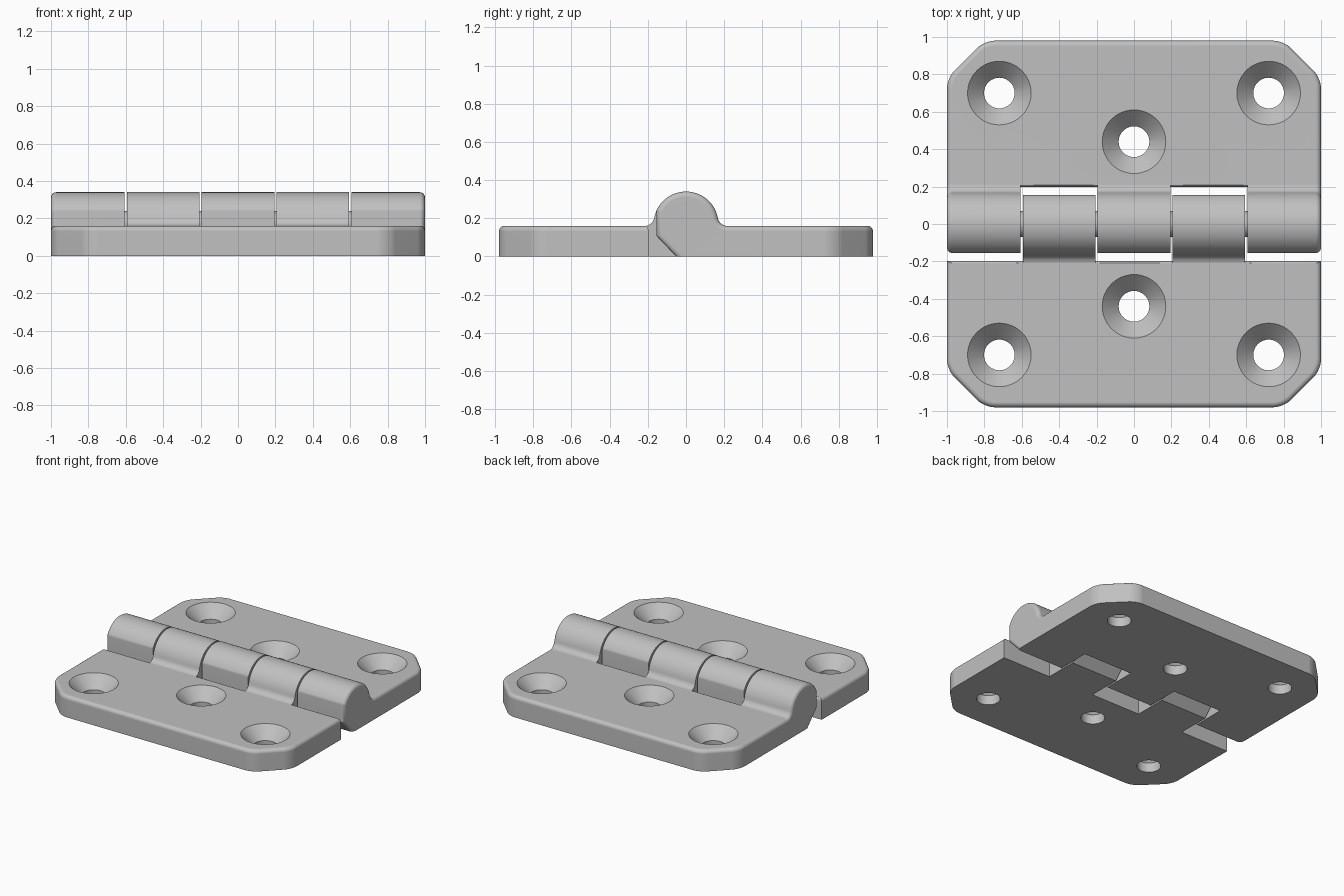
import bpy, bmesh
from math import sin, cos, pi, acos, atan2, radians
from mathutils import Matrix, Vector

cube = bpy.data.objects.get("Cube")
if cube:
    bpy.data.objects.remove(cube, do_unlink=True)

grey = bpy.data.materials.new("grey_metal")
grey.use_nodes = True
grey.diffuse_color = (0.53, 0.53, 0.53, 1)
grey.node_tree.nodes["Principled BSDF"].inputs["Base Color"].default_value = (0.53, 0.53, 0.53, 1)

T = 0.16          # plate thickness
R = 0.17          # barrel radius, also the height of its axis
DEPTH = 0.98      # outer edge of each leaf
FLAT = 0.155      # flattened far side of the barrel
FILLET = 0.05


def finish(name, bm):
    bmesh.ops.recalc_face_normals(bm, faces=bm.faces)
    mesh = bpy.data.meshes.new(name)
    bm.to_mesh(mesh)
    bm.free()
    ob = bpy.data.objects.new(name, mesh)
    bpy.context.collection.objects.link(ob)
    mesh.materials.append(grey)
    return ob


def activate(ob):
    bpy.ops.object.select_all(action='DESELECT')
    ob.select_set(True)
    bpy.context.view_layer.objects.active = ob


def prism(bm, profile, x0, x1):
    """Extrude a closed (y, z) profile along x."""
    face = bm.faces.new([bm.verts.new((x0, y, z)) for y, z in profile])
    ext = bmesh.ops.extrude_face_region(bm, geom=[face])
    moved = [v for v in ext["geom"] if isinstance(v, bmesh.types.BMVert)]
    bmesh.ops.translate(bm, verts=moved, vec=(x1 - x0, 0, 0))


def arc(cy, cz, r, a0, a1, n):
    return [(cy + r * cos(a0 + (a1 - a0) * i / n), cz + r * sin(a0 + (a1 - a0) * i / n))
            for i in range(n + 1)]


def bevel(bm, edges, offset, segments):
    bmesh.ops.bevel(bm, geom=edges, offset=offset, segments=segments, profile=0.5,
                    affect='EDGES', clamp_overlap=False)
    bm.normal_update()


def corner_edges(bm):
    return [e for e in bm.edges
            if all(v.co.y > 0.5 for v in e.verts)
            and abs(e.verts[0].co.z - e.verts[1].co.z) > T * 0.9]


def cut(ob, name, bm):
    cutter = finish(name, bm)
    cutter.hide_render = True
    mod = ob.modifiers.new(name, 'BOOLEAN')
    mod.operation = 'DIFFERENCE'
    mod.solver = 'EXACT'
    mod.object = cutter
    activate(ob)
    bpy.ops.object.modifier_apply(modifier=name)
    bpy.data.objects.remove(cutter, do_unlink=True)


def leaf_profile():
    """Plate, concave fillet and barrel as one outline."""
    cz = T + FILLET
    cy = ((R + FILLET) ** 2 - (cz - R) ** 2) ** 0.5
    a = atan2(cz - R, cy)
    pts = [(-0.052, 0), (DEPTH, 0), (DEPTH, T)]
    pts += arc(cy, cz, FILLET, -pi / 2, a - pi, 8)
    pts += arc(0, R, R, a, acos(-FLAT / R), 28)[1:]
    pts.append((-FLAT, 0.108))
    return pts


def make_leaf(name, notches):
    bm = bmesh.new()
    prism(bm, leaf_profile(), -1, 1)
    bmesh.ops.recalc_face_normals(bm, faces=bm.faces)
    # clipped outer corners, softened, then a rounded upper rim
    bevel(bm, corner_edges(bm), 0.2, 1)
    bevel(bm, corner_edges(bm), 0.055, 5)

    def is_wall(f):
        return abs(f.normal.x) > 0.05 or (f.normal.y > 0.9 and f.calc_center_median().y > 0.9)
    rim = [e for e in bm.edges
           if sum(is_wall(f) for f in e.link_faces) == 1
           and max(v.co.z for v in e.verts) > 0.001]
    bevel(bm, rim, 0.028, 4)
    ob = finish(name, bm)

    # notches that receive the other leaf's knuckles, with a softened lip
    lip = [(0.197, T - 0.02), (0.201, T - 0.008), (0.207, T - 0.001), (0.216, T + 0.003)]
    outline = [(-0.4, -0.1), (0.197, -0.1)] + lip + [(0.216, 0.5), (-0.4, 0.5)]
    bm = bmesh.new()
    for x0, x1 in notches:
        prism(bm, outline, x0, x1)
    cut(ob, "notch_cutter", bm)

    # screw holes: straight bores below conical seats
    holes = [(-0.72, 0.7), (0.72, 0.7), (0, 0.44)]
    for label, r1, r2, z0, z1 in (("bore_cutter", 0.082, 0.082, -0.1, 0.3),
                                  ("countersink_cutter", 0.07, 0.19, 0.06, 0.18)):
        bm = bmesh.new()
        for x, y in holes:
            bmesh.ops.create_cone(bm, cap_ends=True, segments=48, radius1=r1, radius2=r2,
                                  depth=z1 - z0,
                                  matrix=Matrix.Translation(Vector((x, y, (z0 + z1) / 2))))
        cut(ob, label, bm)
    return ob


def smooth(ob):
    activate(ob)
    bpy.ops.object.shade_smooth_by_angle(angle=radians(30))
    mod = ob.modifiers.new("even_shading", 'WEIGHTED_NORMAL')
    mod.keep_sharp = True


# back leaf carries three knuckles, front leaf carries two
back = make_leaf("back_leaf", [(-0.606, -0.194), (0.194, 0.606)])
front = make_leaf("front_leaf", [(-1.2, -0.594), (-0.206, 0.206), (0.594, 1.2)])
front.rotation_euler.z = pi

# hinge pin, seen in the gaps between knuckles
bm = bmesh.new()
bmesh.ops.create_cone(bm, cap_ends=True, segments=32, radius1=0.07, radius2=0.07, depth=1.3,
                      matrix=Matrix.Translation((0, 0, R)) @ Matrix.Rotation(pi / 2, 4, 'Y'))
pin = finish("hinge_pin", bm)

for part in (back, front, pin):
    smooth(part)
